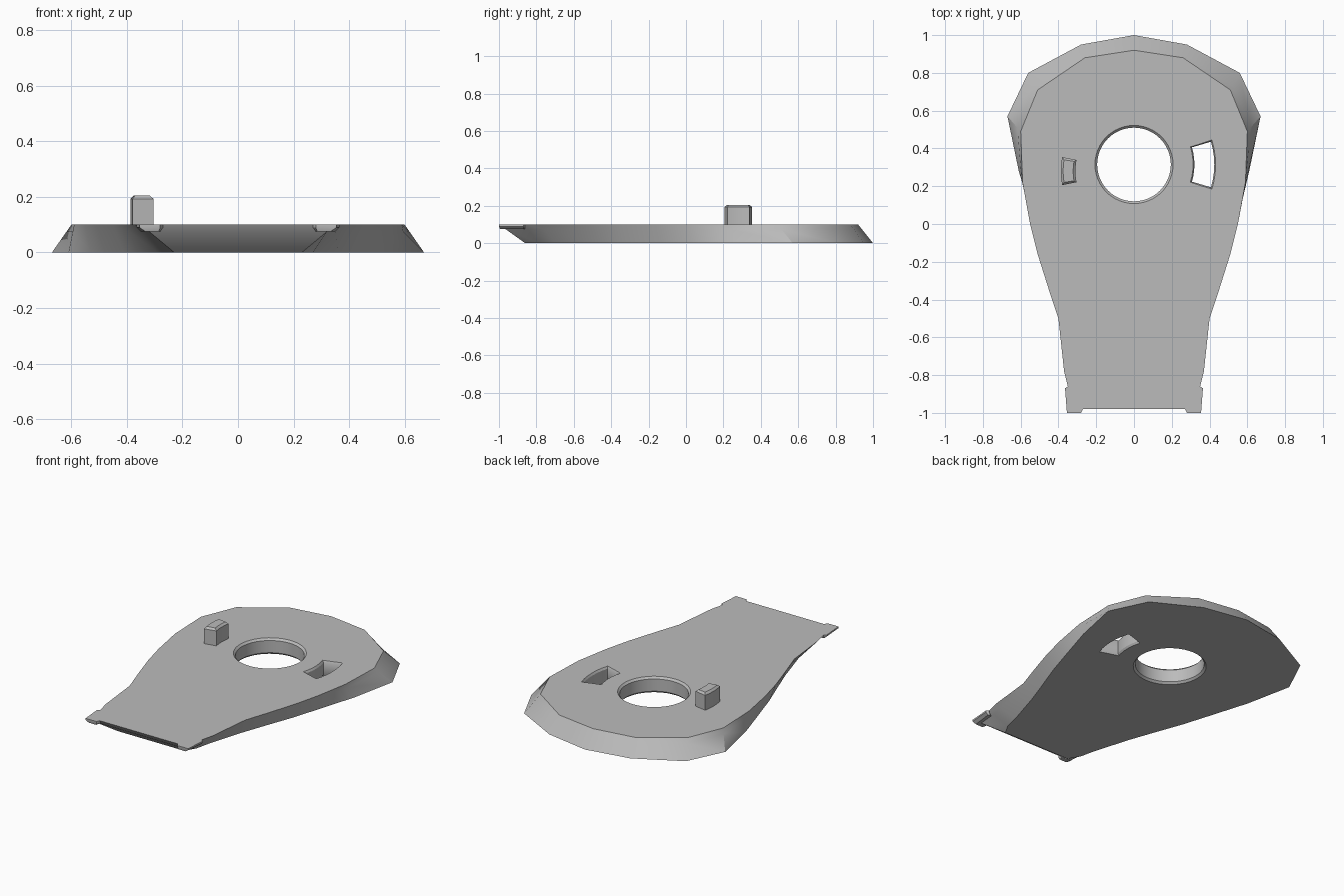
import bpy, bmesh
from math import sin, cos, radians, pi

cube = bpy.data.objects.get("Cube")
if cube:
    bpy.data.objects.remove(cube, do_unlink=True)

grey = bpy.data.materials.new("mid grey")
grey.use_nodes = True
COLOUR = (0.5, 0.5, 0.5, 1)
grey.diffuse_color = COLOUR
grey.node_tree.nodes["Principled BSDF"].inputs["Base Color"].default_value = COLOUR


def loft(name, rings):
    """Solid through rings of equal length, each given as (points, z)."""
    bm = bmesh.new()
    loops = [[bm.verts.new((x, y, z)) for x, y in pts] for pts, z in rings]
    n = len(loops[0])
    for low, high in zip(loops, loops[1:]):
        for i in range(n):
            j = (i + 1) % n
            bm.faces.new((low[i], low[j], high[j], high[i]))
    bm.faces.new(loops[0])
    bm.faces.new(loops[-1])
    bmesh.ops.recalc_face_normals(bm, faces=bm.faces)
    mesh = bpy.data.meshes.new(name)
    bm.to_mesh(mesh)
    bm.free()
    mesh.materials.append(grey)
    obj = bpy.data.objects.new(name, mesh)
    bpy.context.collection.objects.link(obj)
    return obj


def activate(obj):
    bpy.ops.object.select_all(action='DESELECT')
    obj.select_set(True)
    bpy.context.view_layer.objects.active = obj


def mirrored(half):
    """Close a right-hand outline that starts on the centre line."""
    return half + [(-x, y) for x, y in reversed(half[1:])]


def circle(r, cy, n=48):
    return [(r * cos(2 * pi * i / n), cy + r * sin(2 * pi * i / n)) for i in range(n)]


def sector(r0, r1, cy, spread, middle=0, grow=0.0, steps=6):
    """Ring segment, enlarged on every side by grow."""
    r0, r1 = r0 - grow, r1 + grow
    spread = radians(spread) + grow / r1
    angles = [radians(middle) - spread + 2 * spread * i / steps for i in range(steps + 1)]
    outer = [(r1 * cos(a), cy + r1 * sin(a)) for a in angles]
    inner = [(r0 * cos(a), cy + r0 * sin(a)) for a in reversed(angles)]
    return outer + inner


# Plate: top outline, undercut bottom outline and the thin front lip
TOP = 0.1
top = [(0, 0.92), (0.26, 0.88), (0.51, 0.71), (0.6, 0.49), (0.59, 0.22),
       (0.55, 0), (0.51, -0.16), (0.45, -0.35), (0.4, -0.5),
       (0.37, -0.78), (0.35, -0.86), (0.34, -0.98)]
bottom = [(0, 1), (0.28, 0.95), (0.56, 0.8), (0.67, 0.57), (0.61, 0.28),
          (0.53, 0.02), (0.48, -0.14), (0.41, -0.33), (0.36, -0.47),
          (0.29, -0.7), (0.27, -0.79), (0.23, -0.86)]
lip = [(b[0] + (t[0] - b[0]) * 0.75, b[1] + (t[1] - b[1]) * 0.75)
       for t, b in zip(top, bottom)]
lip[-1] = (0.32, -0.965)
plate = loft("plate", [(mirrored(bottom), 0), (mirrored(lip), 0.075), (mirrored(top), TOP)])

# Round hole and curved slot, both with chamfered rims
CY = 0.315
BEVEL = 0.012


def rimmed(name, shape):
    return loft(name, [(shape(2 * BEVEL), -BEVEL), (shape(0), BEVEL),
                       (shape(0), TOP - BEVEL), (shape(2 * BEVEL), TOP + BEVEL)])


cutters = [rimmed("hole_cutter", lambda g: circle(0.195 + g, CY)),
           rimmed("slot_cutter", lambda g: sector(0.32, 0.425, CY, 16.5, grow=g * 0.6))]
for cutter in cutters:
    cutter.hide_render = True
    activate(plate)
    mod = plate.modifiers.new("cut", 'BOOLEAN')
    mod.operation = 'DIFFERENCE'
    mod.solver = 'EXACT'
    mod.object = cutter
    bpy.ops.object.modifier_apply(modifier=mod.name)
    bpy.data.objects.remove(cutter, do_unlink=True)

# Curved peg with a chamfered top
peg_foot = sector(0.31, 0.387, 0.28, 11, 180)
peg_top = sector(0.31, 0.387, 0.28, 11, 180, grow=-BEVEL)
peg = loft("peg", [(peg_foot, TOP - 0.02), (peg_foot, 0.193), (peg_top, 0.205)])

# Small tapered tabs on the front corners
tabs = []
for side, label in ((1, "left"), (-1, "right")):
    rim = [(0.27, -0.98), (0.28, -1), (0.355, -1), (0.365, -0.87), (0.35, -0.86), (0.28, -0.9)]
    under = [(0.28, -0.97), (0.285, -0.995), (0.335, -0.995), (0.35, -0.87), (0.34, -0.86), (0.28, -0.9)]
    tabs.append(loft(label + "_front_tab",
                     [([(side * x, y) for x, y in under], 0.076),
                      ([(side * x, y) for x, y in rim], 0.09),
                      ([(side * x, y) for x, y in rim], TOP)]))

for part in [plate, peg] + tabs:
    activate(part)
    bpy.ops.object.shade_smooth_by_angle(angle=radians(30))
